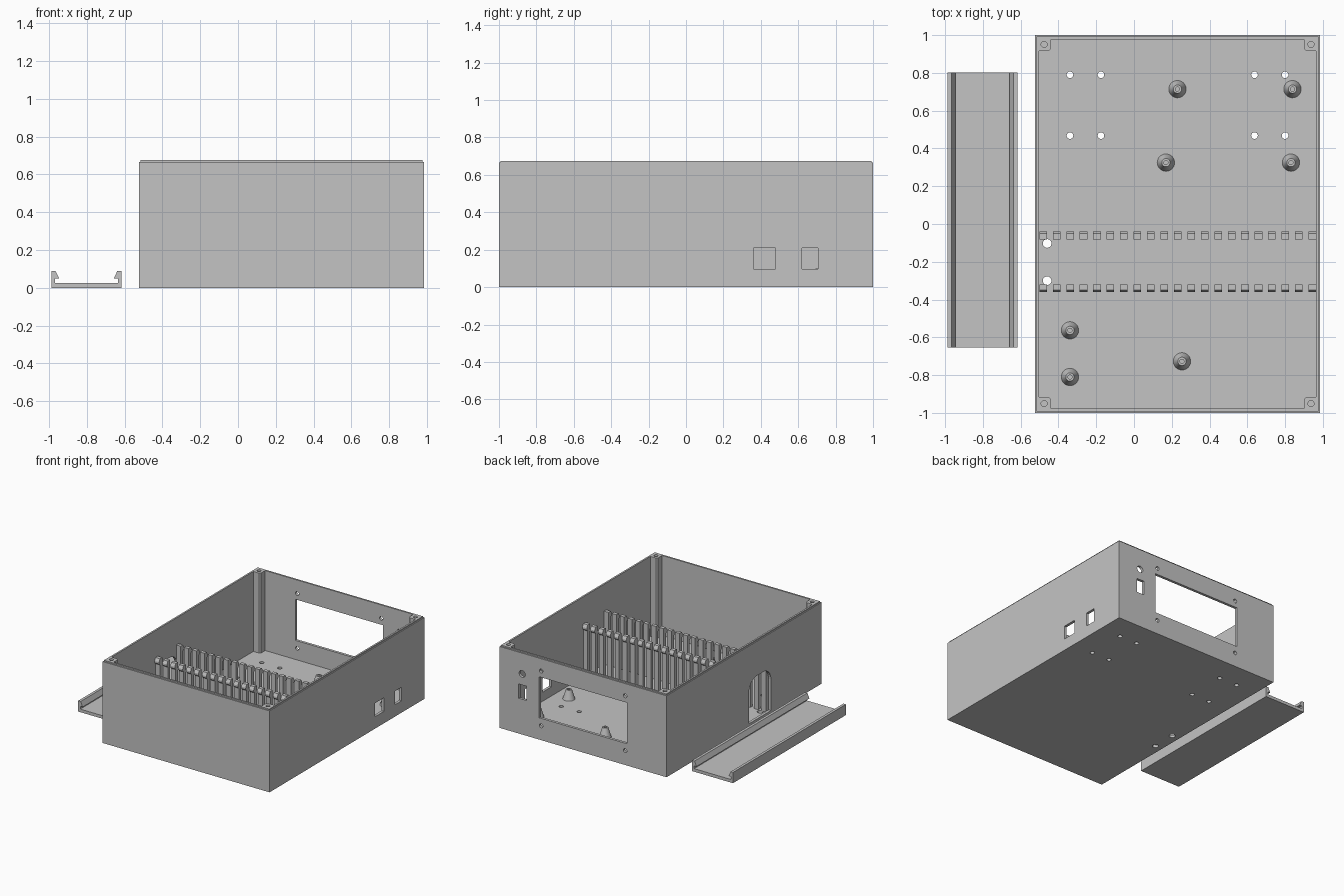
import bpy, bmesh, math

if "Cube" in bpy.data.objects:
    bpy.data.objects.remove(bpy.data.objects["Cube"])

grey = bpy.data.materials.new("plain grey")
grey.diffuse_color = (0.55, 0.55, 0.55, 1)
grey.use_nodes = True
grey.node_tree.nodes["Principled BSDF"].inputs["Base Color"].default_value = grey.diffuse_color

X0, X1, Y1 = -0.524, 0.985, 1.0      # case outline
CX, HX = (X0 + X1) / 2, (X1 - X0) / 2
WALL, FLOOR, RIM, TOP = 0.022, 0.022, 0.665, 0.675


def loft(bm, rings):
    """Skin equal-length point rings and cap both ends."""
    loops = [[bm.verts.new(p) for p in ring] for ring in rings]
    n = len(loops[0])
    for a, b in zip(loops, loops[1:]):
        for i in range(n):
            j = (i + 1) % n
            bm.faces.new((a[i], a[j], b[j], b[i]))
    bm.faces.new(loops[0][::-1])
    bm.faces.new(loops[-1])


def prism(bm, pts, axis, a, b):
    """Extrude a 2D outline along an axis from a to b."""
    place = {"x": lambda p, d: (d, p[0], p[1]),
             "y": lambda p, d: (p[0], d, p[1]),
             "z": lambda p, d: (p[0], p[1], d)}[axis]
    loft(bm, [[place(p, d) for p in pts] for d in (a, b)])


def rect(u0, u1, v0, v1):
    return [(u0, v0), (u1, v0), (u1, v1), (u0, v1)]


def circle(u, v, r, n=24):
    return [(u + r * math.cos(2 * math.pi * i / n),
             v + r * math.sin(2 * math.pi * i / n)) for i in range(n)]


def finish(bm, name):
    bmesh.ops.recalc_face_normals(bm, faces=bm.faces[:])
    me = bpy.data.meshes.new(name)
    bm.to_mesh(me)
    bm.free()
    me.materials.append(grey)
    ob = bpy.data.objects.new(name, me)
    bpy.context.collection.objects.link(ob)
    return ob


def activate(ob):
    bpy.ops.object.select_all(action="DESELECT")
    ob.select_set(True)
    bpy.context.view_layer.objects.active = ob


def cut(ob, cutter):
    mod = ob.modifiers.new("openings", "BOOLEAN")
    mod.operation, mod.solver, mod.object = "DIFFERENCE", "EXACT", cutter
    activate(ob)
    bpy.ops.object.modifier_apply(modifier=mod.name)
    bpy.data.objects.remove(cutter)


# Open case with a stepped rim
bm = bmesh.new()
steps = [(0, 0), (0, RIM), (0.008, RIM), (0.008, TOP), (WALL, TOP), (WALL, FLOOR)]
loft(bm, [[(x, y, z) for x, y in rect(X0 + d, X1 - d, -Y1 + d, Y1 - d)]
          for d, z in steps])
case = finish(bm, "case")

# Openings in the case
bm = bmesh.new()
back = (0.95, 1.05)
prism(bm, rect(-0.167, 0.627, 0.178, 0.513), "y", *back)       # display window
for x in (-0.15, 0.609):
    for z in (0.117, 0.565):
        prism(bm, circle(x, z, 0.016), "y", *back)             # window screws
prism(bm, circle(0.78, 0.495, 0.028), "y", *back)              # round socket
prism(bm, rect(0.742, 0.812, 0.288, 0.405), "y", *back)        # switch slot
for y0, y1 in ((0.361, 0.478), (0.62, 0.705)):
    prism(bm, rect(y0, y1, 0.097, 0.208), "x", 0.94, 1.03)     # side ports
for x in (-0.339, -0.175, 0.638, 0.80):
    for y in (0.468, 0.79):
        prism(bm, circle(x, y, 0.0175), "z", -0.05, 0.05)      # floor screws
for y in (-0.103, -0.30):
    prism(bm, circle(-0.46, y, 0.023), "z", -0.05, 0.05)       # cable tie holes
arch = [(-0.348, 0.03), (-0.065, 0.03)]
for cy, start in ((-0.165, 0), (-0.248, 90)):
    for i in range(9):
        a = math.radians(start + i * 90 / 8)
        arch.append((cy + 0.1 * math.cos(a), 0.284 + 0.1 * math.sin(a)))
prism(bm, arch, "x", -0.56, -0.49)                             # cable arch
cut(case, finish(bm, "case_cutter"))

# Corner screw posts
bm, holes = bmesh.new(), bmesh.new()
ix, iy, s, c = HX - WALL, Y1 - WALL, 0.063, 0.012
for sx in (-1, 1):
    for sy in (-1, 1):
        pts = [(ix, iy), (ix - s, iy), (ix - s, iy - s + c),
               (ix - s + c, iy - s), (ix, iy - s)]
        prism(bm, [(CX + sx * x, sy * y) for x, y in pts], "z", FLOOR, TOP)
        prism(holes, circle(CX + sx * (HX - 0.048), sy * 0.951, 0.016),
              "z", 0.5, 0.72)
cut(finish(bm, "corner_posts"), finish(holes, "post_cutter"))

# Two rows of cable duct fingers, hooked outward near the top
bm = bmesh.new()
finger = [(0, FLOOR), (0.03, FLOOR), (0.03, 0.405), (0.042, 0.417),
          (0.042, 0.432), (0.030, 0.455), (0, 0.455)]
for i in range(21):
    x = -0.481 + i * 0.07125
    for side in (-1, 1):
        prism(bm, [(-0.2 + side * (0.119 + y), z) for y, z in finger],
              "x", x - 0.02, x + 0.02)
finish(bm, "duct_fingers")

# Conical board standoffs with a pilot hole
bm = bmesh.new()
for x, y in ((0.23, 0.714), (0.839, 0.714), (0.169, 0.325), (0.831, 0.325),
             (-0.339, -0.563), (-0.339, -0.81), (0.254, -0.727)):
    loft(bm, [[(u, v, z) for u, v in circle(x, y, r, 32)] for r, z in
              ((0.046, FLOOR), (0.022, 0.10), (0.011, 0.10), (0.011, 0.035))])
activate(finish(bm, "standoffs"))
bpy.ops.object.shade_smooth_by_angle(angle=math.radians(30))

# Snap-on duct cover lying beside the case
half = [(0.185, 0), (0.185, 0.088), (0.163, 0.088), (0.144, 0.048),
        (0.166, 0.048), (0.166, 0.025)]
mid = -0.802
bm = bmesh.new()
prism(bm, [(mid + x, z) for x, z in half] +
      [(mid - x, z) for x, z in reversed(half)], "y", -0.653, 0.803)
finish(bm, "duct_cover")
